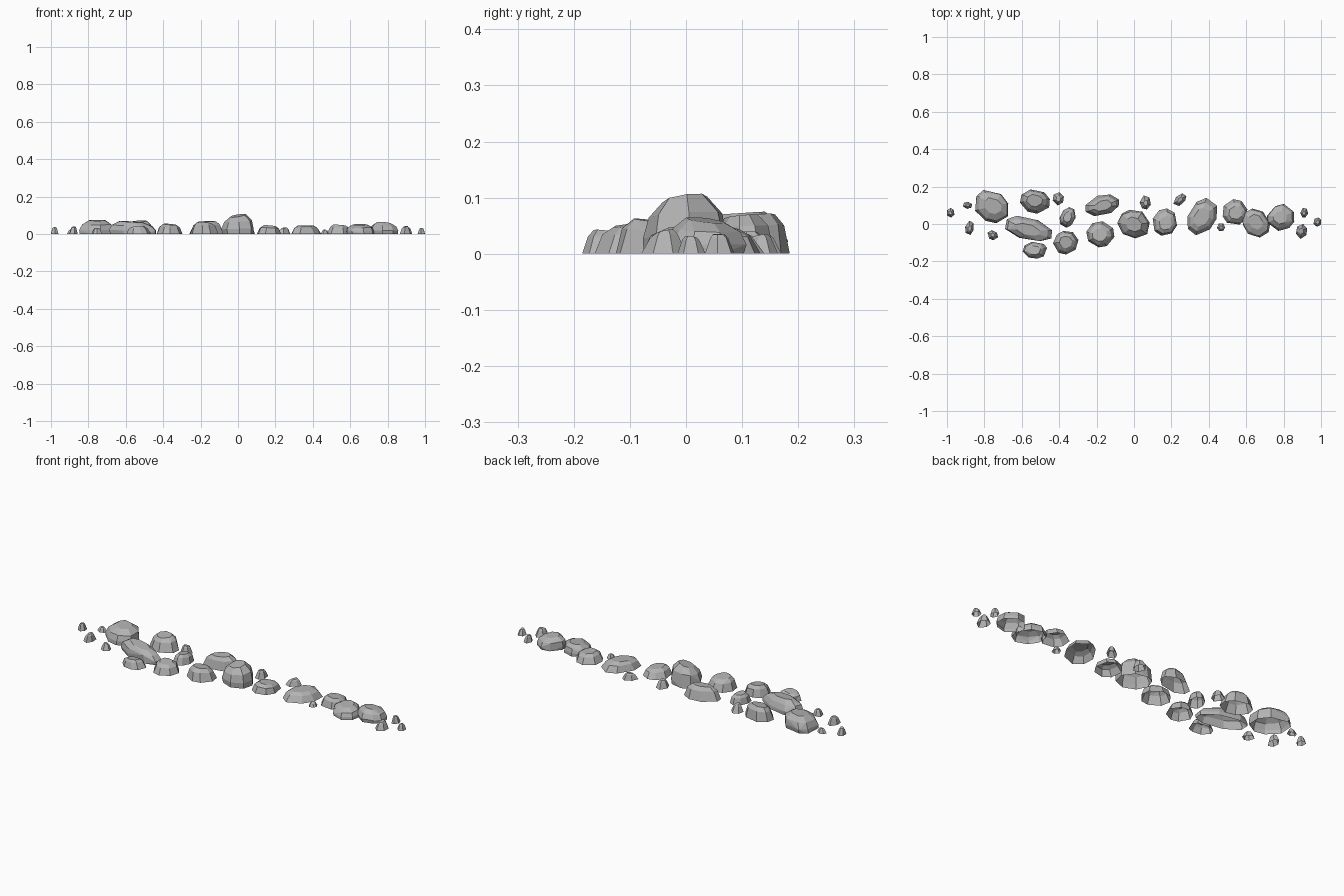
import bpy
import bmesh
import math
import random
from mathutils import Vector

if "Cube" in bpy.data.objects:
    bpy.data.objects.remove(bpy.data.objects["Cube"], do_unlink=True)

# One plain stone colour
stone = bpy.data.materials.new("grey_stone")
stone.use_nodes = True
colour = (0.45, 0.45, 0.45, 1)
stone.diffuse_color = colour
shader = stone.node_tree.nodes["Principled BSDF"]
shader.inputs["Base Color"].default_value = colour
shader.inputs["Roughness"].default_value = 0.9


def ring(rng, sides, elongation, turn, phase, jitter):
    """Irregular turned ellipse fitted to the box from -1 to 1."""
    points = []
    for i in range(sides):
        a = math.tau * (i + phase + rng.uniform(-jitter, jitter)) / sides
        px, py = elongation * math.cos(a), math.sin(a)
        points.append((px * math.cos(turn) - py * math.sin(turn),
                       px * math.sin(turn) + py * math.cos(turn)))
    fitted = []
    for axis in (0, 1):
        values = [p[axis] for p in points]
        low, high = min(values), max(values)
        fitted.append([2 * (v - low) / (high - low) - 1 for v in values])
    return list(zip(*fitted))


def make_rock(name, seed, centre, half, height, elongation, degrees, sides, levels):
    """Faceted shell, open underneath; levels are (height share, width share)."""
    rng = random.Random(seed)
    outline = ring(rng, sides, elongation, math.radians(degrees), rng.random(), 0.18)
    lean = (rng.uniform(-0.08, 0.08), rng.uniform(-0.08, 0.08))
    tilt = (rng.uniform(-0.08, 0.08), rng.uniform(-0.08, 0.08))
    bm = bmesh.new()
    for share, width in levels:
        for px, py in outline:
            w = width if share == 0 else width * rng.uniform(0.94, 1.04)
            x, y = px * w + lean[0] * share, py * w + lean[1] * share
            z = share * (1 + tilt[0] * px + tilt[1] * py)
            bm.verts.new((x * half[0], y * half[1], z * height))

    # Hull gives the stone facets; the ground face is left open
    hull = bmesh.ops.convex_hull(bm, input=bm.verts[:])
    spare = [v for v in hull["geom_interior"] if isinstance(v, bmesh.types.BMVert)]
    bmesh.ops.delete(bm, geom=spare, context="VERTS")
    bmesh.ops.recalc_face_normals(bm, faces=bm.faces[:])
    ground = [f for f in bm.faces if max(v.co.z for v in f.verts) < height * 0.01]
    bmesh.ops.delete(bm, geom=ground, context="FACES")
    bmesh.ops.dissolve_limit(bm, angle_limit=math.radians(9),
                             verts=bm.verts[:], edges=bm.edges[:])

    # Bring the tallest point to the wanted height
    top = max(v.co.z for v in bm.verts)
    for v in bm.verts:
        v.co.z *= height / top
    mesh = bpy.data.meshes.new(name)
    bm.to_mesh(mesh)
    bm.free()
    mesh.materials.append(stone)
    rock = bpy.data.objects.new(name, mesh)
    rock.location = Vector((*centre, 0))
    bpy.context.collection.objects.link(rock)


blocky = [(0, 1), (0.72, 0.8), (1, 0.52)]
domed = [(0, 0.97), (0.3, 1), (0.7, 0.88), (1, 0.5)]
stubby = [(0, 1), (0.8, 0.62), (1, 0.4)]

# Large stones: x, y, half width, half depth, height, elongation, turn
domes = [
    (-0.76, 0.09, 0.09, 0.088, 0.075, 1.2, -45),
    (-0.56, -0.025, 0.125, 0.068, 0.07, 2.1, -17),
    (0, 0, 0.086, 0.078, 0.107, 1.15, -30),
    (0.655, 0.005, 0.075, 0.08, 0.053, 1.2, -50),
    (0.785, 0.035, 0.073, 0.07, 0.065, 1.1, 20),
]
blocks = [
    (-0.53, 0.12, 0.08, 0.065, 0.072, 1.2, -15),
    (-0.355, 0.035, 0.043, 0.055, 0.05, 1.5, 70),
    (-0.53, -0.14, 0.065, 0.045, 0.043, 1.4, 0),
    (-0.365, -0.1, 0.068, 0.063, 0.055, 1.1, 20),
    (-0.17, 0.1, 0.09, 0.058, 0.07, 1.7, 15),
    (-0.18, -0.055, 0.075, 0.07, 0.063, 1.1, 0),
    (0.165, 0.01, 0.065, 0.073, 0.047, 1.2, 80),
    (0.365, 0.04, 0.08, 0.1, 0.045, 1.5, 65),
    (0.54, 0.065, 0.066, 0.068, 0.05, 1.1, 0),
]
# Small stones: x, y, half width, half depth, height, elongation, turn
pebbles = [
    (-0.98, 0.06, 0.02, 0.025, 0.038, 1.1, 90),
    (-0.89, 0.1, 0.025, 0.019, 0.025, 1.3, 0),
    (-0.88, -0.02, 0.023, 0.038, 0.04, 1.6, 80),
    (-0.755, -0.06, 0.028, 0.027, 0.032, 1.2, -40),
    (-0.405, 0.135, 0.03, 0.035, 0.042, 1.1, 90),
    (0.06, 0.115, 0.03, 0.037, 0.04, 1.2, 90),
    (0.245, 0.13, 0.035, 0.034, 0.035, 1.7, 40),
    (0.465, -0.018, 0.022, 0.021, 0.023, 1.1, 0),
    (0.91, 0.06, 0.021, 0.026, 0.035, 1.2, 90),
    (0.895, -0.04, 0.03, 0.04, 0.043, 1.2, 80),
    (0.98, 0.01, 0.02, 0.025, 0.032, 1.2, 90),
]

for kind, rows, sides, levels in (("round_boulder", domes, 8, domed),
                                  ("block_boulder", blocks, 8, blocky),
                                  ("pebble", pebbles, 6, stubby)):
    for i, (x, y, hx, hy, h, stretch, turn) in enumerate(rows, 1):
        make_rock(f"{kind}_{i}", f"{kind}{i}", (x, y), (hx, hy), h,
                  stretch, turn, sides, levels)
